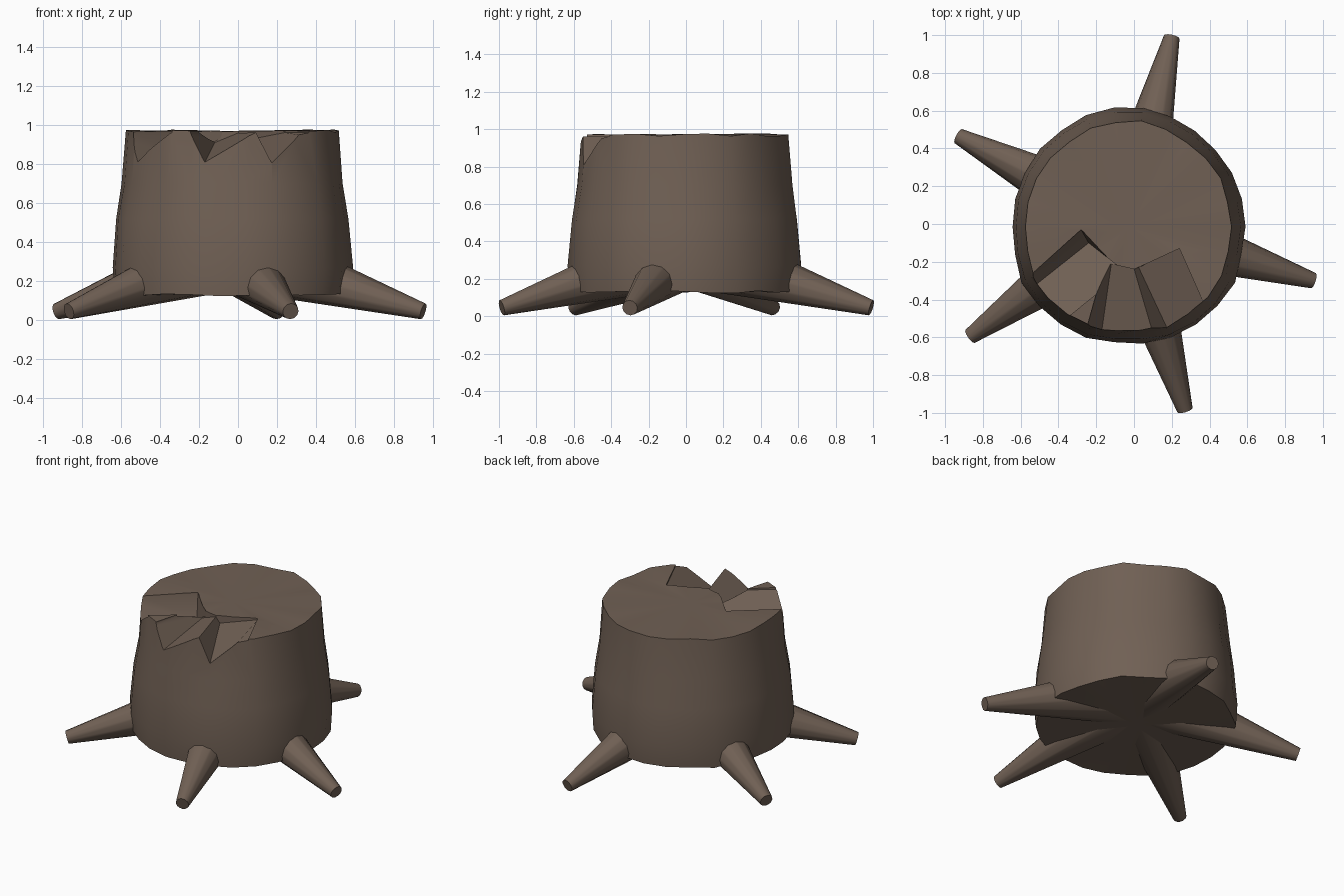
import bpy, bmesh, math, random
from mathutils import Vector

if "Cube" in bpy.data.objects:
    bpy.data.objects.remove(bpy.data.objects["Cube"])

random.seed(4)
CX, CY = -0.03, -0.015

bark = bpy.data.materials.new("bark_brown")
bark.diffuse_color = (0.162, 0.117, 0.089, 1)
bark.use_nodes = True
bark.node_tree.nodes["Principled BSDF"].inputs["Base Color"].default_value = bark.diffuse_color


def make_object(name, bm):
    bmesh.ops.recalc_face_normals(bm, faces=bm.faces)
    mesh = bpy.data.meshes.new(name)
    bm.to_mesh(mesh)
    bm.free()
    mesh.materials.append(bark)
    obj = bpy.data.objects.new(name, mesh)
    bpy.context.collection.objects.link(obj)
    return obj


def loft(name, rings, tips=None):
    """Skin closed rings of points; cap the ends with faces or fans."""
    bm = bmesh.new()
    rows = [[bm.verts.new(p) for p in ring] for ring in rings]
    n = len(rows[0])
    for lo, hi in zip(rows, rows[1:]):
        for i in range(n):
            j = (i + 1) % n
            bm.faces.new((lo[i], lo[j], hi[j], hi[i]))
    for k, row in enumerate((rows[0], rows[-1])):
        if tips:
            tip = bm.verts.new(tips[k])
            for i in range(n):
                bm.faces.new((row[i], row[(i + 1) % n], tip))
        else:
            bm.faces.new(row)
    return make_object(name, bm)


def shade(obj, angle):
    bpy.ops.object.select_all(action='DESELECT')
    obj.select_set(True)
    bpy.context.view_layer.objects.active = obj
    bpy.ops.object.shade_smooth_by_angle(angle=math.radians(angle))


# Trunk: tapered, slightly uneven rings
SIDES = 26
wobble = [random.uniform(-0.012, 0.012) for _ in range(SIDES)]
profile = [(0.13, 0.612), (0.27, 0.625), (0.52, 0.605), (0.70, 0.575), (0.97, 0.552)]
rings = []
for z, r in profile:
    ring = []
    for i in range(SIDES):
        a = math.tau * i / SIDES
        rr = r + wobble[i] + random.uniform(-0.004, 0.004)
        dz = random.uniform(-0.008, 0.008) if z in (0.13, 0.97) else 0
        ring.append((CX + rr * math.cos(a), CY + rr * math.sin(a), z + dz))
    rings.append(ring)
trunk = loft("trunk", rings, [(CX, CY, 0.14), (CX, CY, 0.97)])


# Splintered rim: three sawtooth wedges cut from the front of the top
def notch(index, inner, outer, z_in, z_out):
    ends = []
    for (a, b, c), zb in ((inner, z_in), (outer, z_out)):
        ends.append([(*a, 1.1), (*a, 0.962), (*b, zb), (*c, 0.962), (*c, 1.1)])
    # carry the wedge past the bark
    far = [Vector(p) + 0.5 * (Vector(p) - Vector(q)) for p, q in zip(ends[1], ends[0])]
    cutter = loft(f"notch_cutter_{index}", [ends[0], far])
    cutter.hide_render = True
    cutter.hide_set(True)
    cut = trunk.modifiers.new(f"notch_{index}", 'BOOLEAN')
    cut.operation = 'DIFFERENCE'
    cut.solver = 'EXACT'
    cut.object = cutter


notch(1, [(-0.28, -0.03), (-0.24, -0.10), (-0.05, -0.25)],
      [(-0.57, -0.29), (-0.53, -0.33), (-0.36, -0.50)], 0.82, 0.81)
notch(2, [(-0.155, -0.21), (-0.12, -0.212), (0.005, -0.24)],
      [(-0.25, -0.55), (-0.17, -0.56), (0.095, -0.56)], 0.91, 0.81)
notch(3, [(0.0, -0.24), (0.025, -0.23), (0.24, -0.13)],
      [(0.095, -0.56), (0.17, -0.54), (0.36, -0.40)], 0.92, 0.81)

# Bake the cuts into the trunk
bpy.context.view_layer.update()
baked = bpy.data.meshes.new_from_object(
    trunk.evaluated_get(bpy.context.evaluated_depsgraph_get()))
trunk.modifiers.clear()
trunk.data = baked
for obj in [o for o in bpy.data.objects if o.name.startswith("notch_cutter")]:
    bpy.data.objects.remove(obj)
shade(trunk, 30)

# Roots: tapered cones spreading down and out from the middle of the trunk
for i, (x, y) in enumerate([(0.20, 0.99), (-0.93, 0.465), (-0.868, -0.595),
                            (0.27, -0.985), (0.95, -0.30)], 1):
    start, end = Vector((CX, 0.0, 0.345)), Vector((x, y, 0.045))
    axis = (end - start).normalized()
    side = axis.cross(Vector((0, 0, 1))).normalized()
    up = side.cross(axis)
    rings = [[p + r * (math.cos(t) * side + math.sin(t) * up)
              for t in (math.tau * k / 12 for k in range(12))]
             for p, r in ((start, 0.195), (end, 0.042))]
    shade(loft(f"root_{i}", rings), 35)
